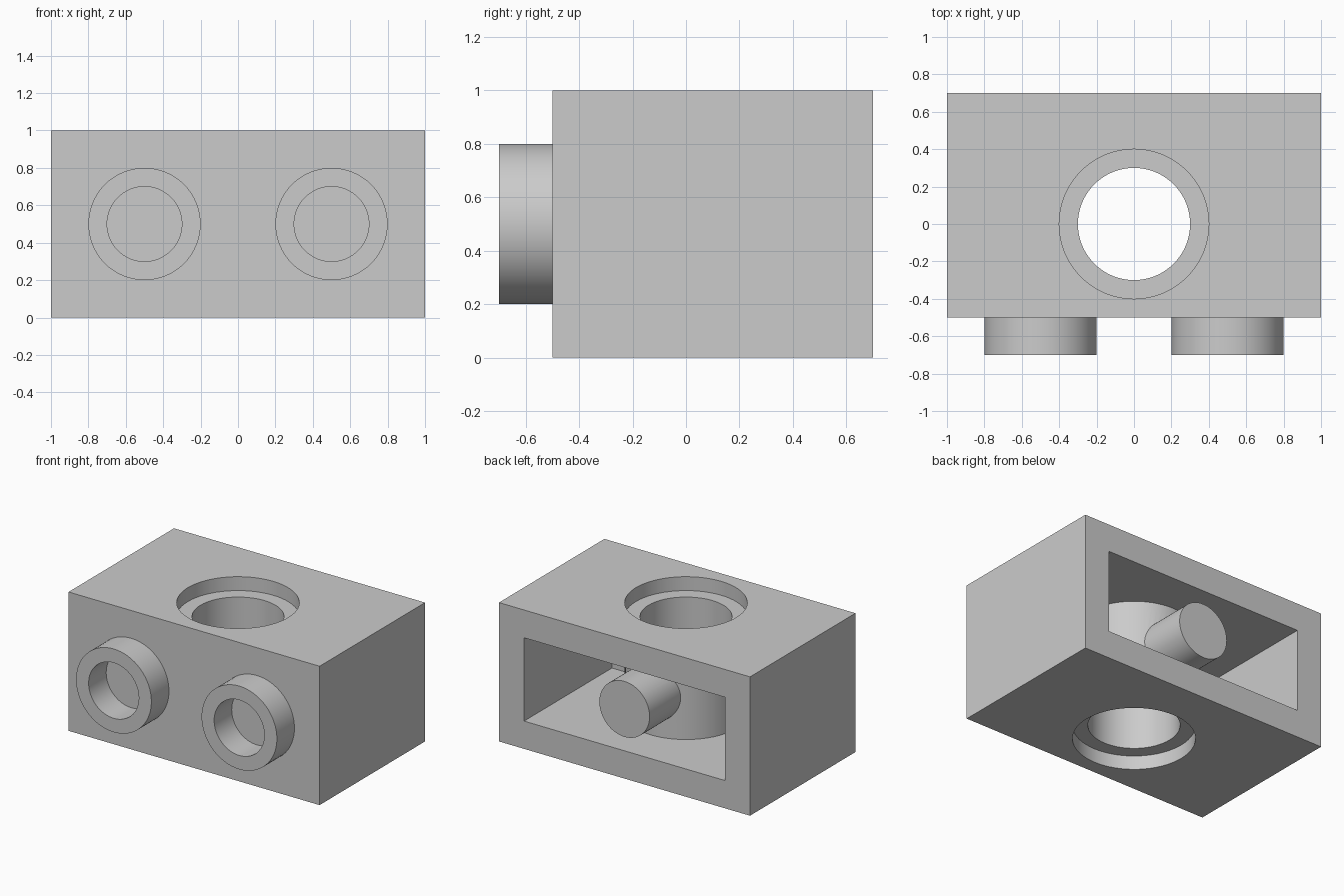
import bpy
import math

default_cube = bpy.data.objects.get("Cube")
if default_cube:
    bpy.data.objects.remove(default_cube, do_unlink=True)

# Single plain colour
GREY = (0.6, 0.6, 0.6, 1.0)
grey = bpy.data.materials.new("plain grey")
grey.use_nodes = True
grey.diffuse_color = GREY
grey.node_tree.nodes["Principled BSDF"].inputs["Base Color"].default_value = GREY


def add_mesh(name, verts, faces):
    mesh = bpy.data.meshes.new(name)
    mesh.from_pydata(verts, [], faces)
    mesh.materials.append(grey)
    obj = bpy.data.objects.new(name, mesh)
    bpy.context.collection.objects.link(obj)
    return obj


def box(name, low, high):
    bpy.ops.mesh.primitive_cube_add(size=1)
    obj = bpy.context.object
    obj.name = name
    obj.data.materials.append(grey)
    for v in obj.data.vertices:
        v.co = [h if c > 0 else l for c, l, h in zip(v.co, low, high)]
    return obj


def lathe(name, profile, place, capped=True, sides=64):
    """Turn (radius, height) points round an axis; place maps them to x, y, z."""
    verts, faces = [], []
    for r, h in profile:
        for i in range(sides):
            a = math.tau * i / sides
            verts.append(place(r * math.cos(a), r * math.sin(a), h))
    for k in range(len(profile) - 1):
        for i in range(sides):
            j = (i + 1) % sides
            a, b = k * sides, (k + 1) * sides
            faces.append((a + i, a + j, b + j, b + i))
    if capped:
        faces.append(tuple(reversed(range(sides))))
        faces.append(tuple(range(len(verts) - sides, len(verts))))
    return add_mesh(name, verts, faces)


def upright(u, v, h):
    return (u, v, h)


def backward(u, v, h):
    return (-u, h, 0.5 + v)


def combine(target, tool, operation):
    mod = target.modifiers.new(operation.title(), 'BOOLEAN')
    mod.operation = operation
    mod.solver = 'EXACT'
    mod.object = tool
    bpy.context.view_layer.objects.active = target
    bpy.ops.object.modifier_apply(modifier=mod.name)
    bpy.data.objects.remove(tool, do_unlink=True)


def smooth(obj):
    bpy.ops.object.select_all(action='DESELECT')
    obj.select_set(True)
    bpy.context.view_layer.objects.active = obj
    bpy.ops.object.shade_smooth_by_angle(angle=math.radians(30))


# Block, hollowed from the back
body = box("body", (-1, -0.5, 0), (1, 0.7, 1))
combine(body, box("cavity", (-0.8, -0.3, 0.2), (0.8, 1.0, 0.8)), 'DIFFERENCE')

# Upright tube in the hollow and the peg reaching back from it
combine(body, lathe("tube", [(0.4, 0.15), (0.4, 0.85)], upright), 'UNION')
combine(body, lathe("peg", [(0.2, 0.1), (0.2, 0.7)], backward), 'UNION')

# Through hole with a wider recess at each end
bore = [(0.4, -0.1), (0.4, 0.1), (0.3, 0.1), (0.3, 0.9), (0.4, 0.9), (0.4, 1.1)]
combine(body, lathe("bore", bore, upright), 'DIFFERENCE')
smooth(body)

# Hollow studs on the front
ring = [(0.2, -0.5), (0.2, -0.7), (0.3, -0.7), (0.3, -0.5)]
for side, x in (("right", -0.5), ("left", 0.5)):
    stud = lathe(side + "_stud", ring, lambda u, v, h: backward(u - x, v, h), capped=False)
    smooth(stud)
